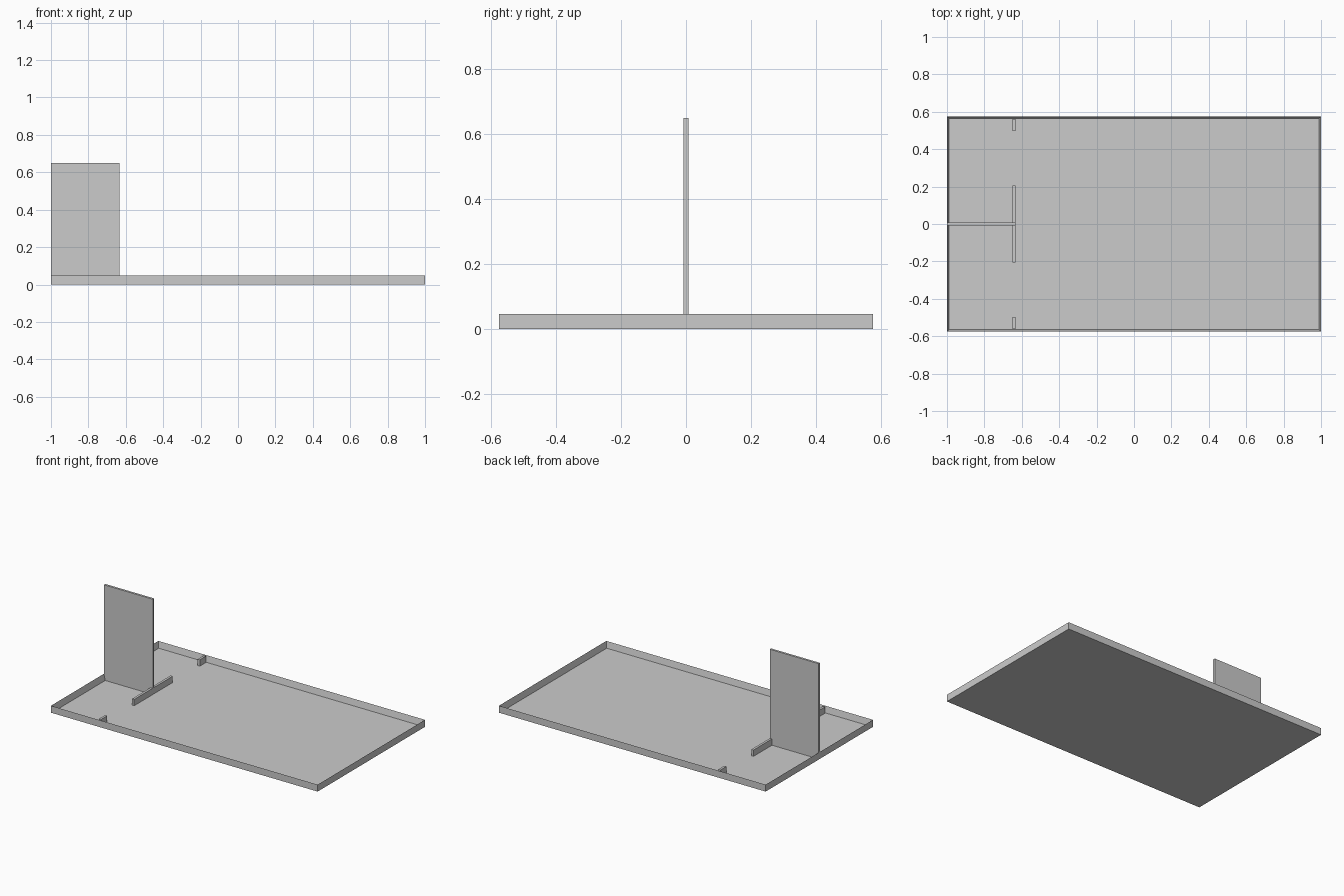
import bpy, bmesh
from mathutils import Vector

if "Cube" in bpy.data.objects:
    bpy.data.objects.remove(bpy.data.objects["Cube"])

L, W = 1.0, 0.575          # half length and half width
RIM, FLOOR, T = 0.047, 0.004, 0.014


def box(name, lo, hi):
    lo, hi = Vector(lo), Vector(hi)
    bm = bmesh.new()
    bmesh.ops.create_cube(bm, size=1)
    for v in bm.verts:
        v.co = (lo + hi) / 2 + v.co * (hi - lo)
    me = bpy.data.meshes.new(name)
    bm.to_mesh(me)
    bm.free()
    ob = bpy.data.objects.new(name, me)
    bpy.context.collection.objects.link(ob)
    return ob


# Tray: slab with the top face inset and pushed down to the floor
tray = box("tray", (-L, -W, 0), (L, W, RIM))
bm = bmesh.new()
bm.from_mesh(tray.data)
top = max(bm.faces, key=lambda f: f.calc_center_median().z)
bmesh.ops.inset_individual(bm, faces=[top], thickness=T)
for v in top.verts:
    v.co.z = FLOOR
bm.to_mesh(tray.data)
bm.free()

# Low cross walls: one in the middle, a short stub on each side
X0, X1 = -0.65, -0.634
box("middle_wall", (X0, -0.206, FLOOR), (X1, 0.206, RIM))
for side, s in (("front", -1), ("back", 1)):
    ys = sorted((s * 0.496, s * (W - T)))
    box(side + "_stub_wall", (X0, ys[0], FLOOR), (X1, ys[1], RIM))

# Tall divider panel, from the left edge to the middle wall
box("divider_panel", (-L, -0.0075, FLOOR), (X1, 0.0075, 0.65))
